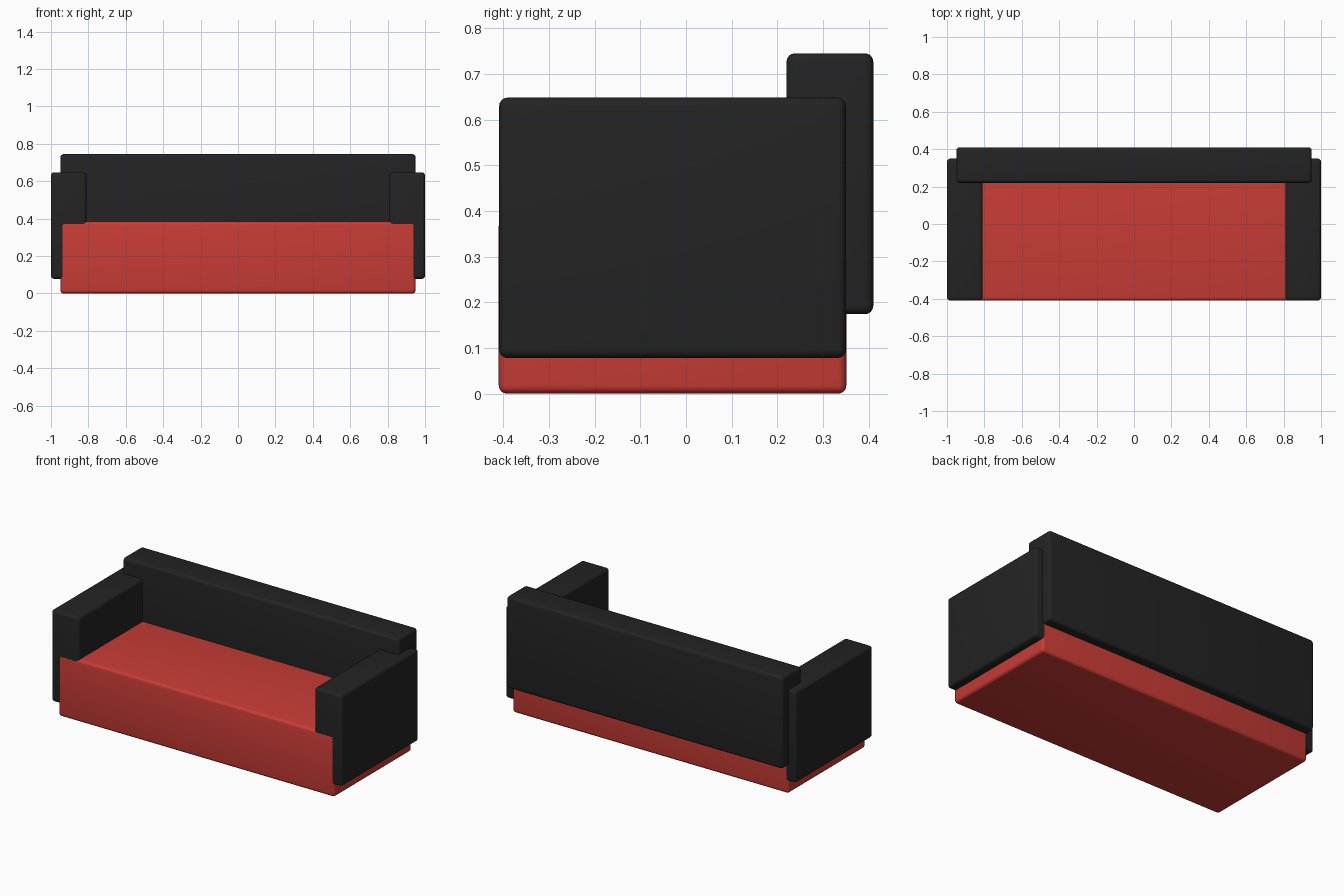
import bpy

if "Cube" in bpy.data.objects:
    bpy.data.objects.remove(bpy.data.objects["Cube"])

def material(name, rgb):
    m = bpy.data.materials.new(name)
    m.diffuse_color = (*rgb, 1)
    m.use_nodes = True
    m.node_tree.nodes["Principled BSDF"].inputs["Base Color"].default_value = m.diffuse_color
    return m

red = material("red_fabric", (0.58, 0.045, 0.036))
black = material("black_fabric", (0.017, 0.017, 0.017))

def cushion(name, lo, hi, mat, radius=0.018):
    """Rounded box between two opposite corners."""
    bpy.ops.mesh.primitive_cube_add(size=1, location=[(a + b) / 2 for a, b in zip(lo, hi)])
    ob = bpy.context.object
    ob.name = name
    ob.scale = [b - a for a, b in zip(lo, hi)]
    bpy.ops.object.transform_apply(location=False, rotation=False, scale=True)
    ob.data.materials.append(mat)
    bevel = ob.modifiers.new("rounded_edges", "BEVEL")
    bevel.width = radius
    bevel.segments = 4
    bpy.ops.object.modifier_apply(modifier=bevel.name)
    bpy.ops.object.shade_smooth_by_angle()
    return ob

# Seat block reaching the floor, a hair proud of the armrests
cushion("seat", (-0.95, -0.41, 0), (0.95, 0.351, 0.385), red)

# Backrest set behind the seat
cushion("backrest", (-0.95, 0.22, 0.174), (0.95, 0.41, 0.745), black)

# Armrests, mirrored left and right
for side, name in ((-1, "left_armrest"), (1, "right_armrest")):
    x = sorted((side * 0.81, side * 1.0))
    cushion(name, (x[0], -0.409, 0.078), (x[1], 0.35, 0.648), black)
